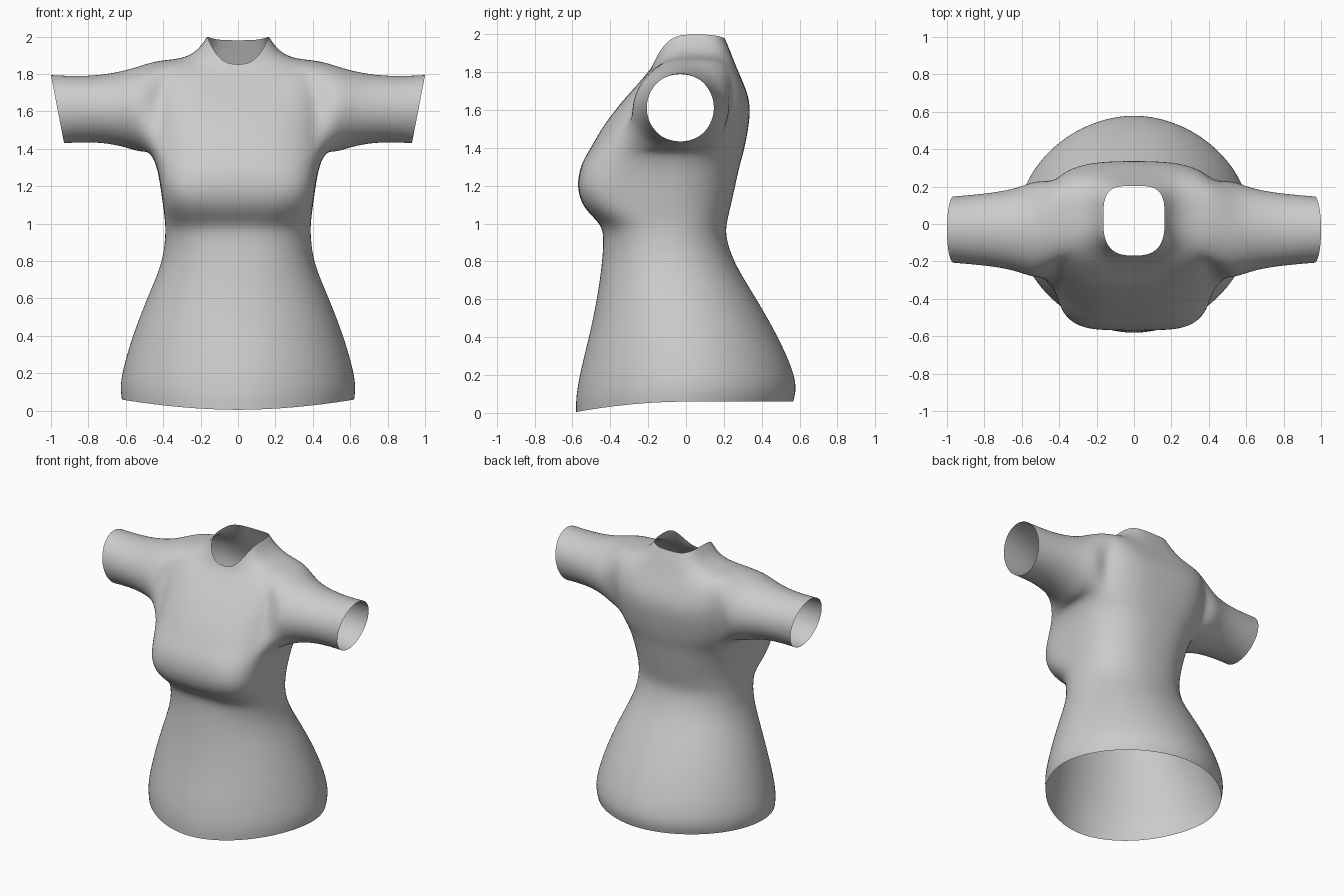
import bpy, bmesh
from math import sin, cos, exp, pi

default = bpy.data.objects.get("Cube")
if default:
    bpy.data.objects.remove(default)

COLS = 32          # columns around the torso
HALF = 3           # columns on each side of an armhole centre

# Level rings from hem to armpit: height, half width, front y, back y
BODY = [
    (.06, .625, -.585, .57),
    (.13, .635, -.585, .59),
    (.24, .615, -.56, .565),
    (.42, .56, -.51, .48),
    (.61, .485, -.47, .37),
    (.79, .405, -.445, .255),
    (.93, .39, -.435, .21),
    (1.0, .39, -.45, .215),
    (1.08, .4, -.545, .235),
    (1.19, .415, -.58, .26),
    (1.31, .435, -.56, .285),
    (1.39, .475, -.51, .31),
]

# Rings from armhole to neckline: side, front and back height, half width, front y, back y
YOKE = [
    (1.5, 1.5, 1.5, .49, -.45, .33),
    (1.62, 1.58, 1.58, .49, -.39, .34),
    (1.74, 1.655, 1.66, .48, -.33, .335),
    (1.875, 1.73, 1.74, .43, -.26, .305),
    (1.88, 1.79, 1.83, .3, -.21, .265),
    (1.925, 1.82, 1.91, .215, -.185, .235),
    (2.0, 1.85, 1.98, .165, -.17, .205),
]
ARM_LOW = len(BODY) - 1      # ring under the armhole
ARM_HIGH = ARM_LOW + 4       # ring over the armhole

# Sleeve rings: distance out, depth radius, height radius
SLEEVE = [(.52, .27, .235), (.62, .225, .202), (.75, .2, .18),
          (.88, .187, .18), (.965, .18, .185)]
SLEEVE_Y, SLEEVE_Z = -.03, 1.612


def power(value, exponent):
    return abs(value) ** exponent * (1 if value >= 0 else -1)


def torso_ring(bm, side_z, front_z, back_z, width, front_y, back_y):
    # Round at the hips, boxier at the shoulders and most of all across the bust
    front_square = 1.85 + .45 * side_z + 2 * exp(-((side_z - 1.18) / .16) ** 2)
    back_square = 1.9 + .42 * side_z ** 2
    middle = (front_y + back_y) / 2
    depth = (back_y - front_y) / 2
    ring = []
    for j in range(COLS):
        c, s = cos(2 * pi * j / COLS), sin(2 * pi * j / COLS)
        n = 2 / (front_square if s < 0 else back_square)
        end_z = front_z if s < 0 else back_z
        ring.append(bm.verts.new((width * power(c, n), middle + depth * power(s, n),
                                  side_z + (end_z - side_z) * s * s)))
    return ring


def bridge(bm, low, high, skip=()):
    count = len(low)
    for j in range(count):
        if j not in skip:
            k = (j + 1) % count
            bm.faces.new((low[j], low[k], high[k], high[j]))


bm = bmesh.new()

# Torso with two open armholes; the hem dips at the front
rings = []
for z, width, front, back in BODY:
    dip = max(0, .07 * (1 - z / .3))
    rings.append(torso_ring(bm, z, z - dip, z, width, front, back))
rings += [torso_ring(bm, *spec) for spec in YOKE]

arm_columns = {(j + side) % COLS for side in (0, COLS // 2) for j in range(-HALF, HALF)}
for r in range(len(rings) - 1):
    bridge(bm, rings[r], rings[r + 1], arm_columns if ARM_LOW <= r < ARM_HIGH else ())

# Sleeves grown from the armhole edges
across = range(-HALF, HALF + 1)
between = range(ARM_LOW + 1, ARM_HIGH)
path = [(ARM_LOW, j) for j in across] + [(r, HALF) for r in between]
path += [(ARM_HIGH, -j) for j in across] + [(r, -HALF) for r in reversed(between)]
for side in (1, -1):
    loop = [rings[r][(j if side > 0 else COLS // 2 - j) % COLS] for r, j in path]
    for out, depth, height in SLEEVE:
        tilt = .08 * (out - SLEEVE[0][0])
        ring = []
        for i in range(len(path)):
            t = 2 * pi * (i - HALF) / len(path)
            ring.append(bm.verts.new((side * (out - tilt * cos(t)),
                                      SLEEVE_Y + depth * sin(t),
                                      SLEEVE_Z - height * cos(t))))
        bridge(bm, loop, ring)
        loop = ring

bmesh.ops.delete(bm, geom=[v for v in bm.verts if not v.link_faces], context='VERTS')
bmesh.ops.recalc_face_normals(bm, faces=bm.faces[:])

mesh = bpy.data.meshes.new("shirt")
bm.to_mesh(mesh)
bm.free()
mesh.shade_smooth()
shirt = bpy.data.objects.new("shirt", mesh)
bpy.context.collection.objects.link(shirt)
smoothing = shirt.modifiers.new("smooth_cloth", 'SUBSURF')
smoothing.levels = smoothing.render_levels = 2

# Plain grey cloth
cloth = bpy.data.materials.new("grey_cloth")
cloth.use_nodes = True
grey = (.6, .6, .6, 1)
cloth.diffuse_color = grey
cloth.node_tree.nodes["Principled BSDF"].inputs["Base Color"].default_value = grey
mesh.materials.append(cloth)
